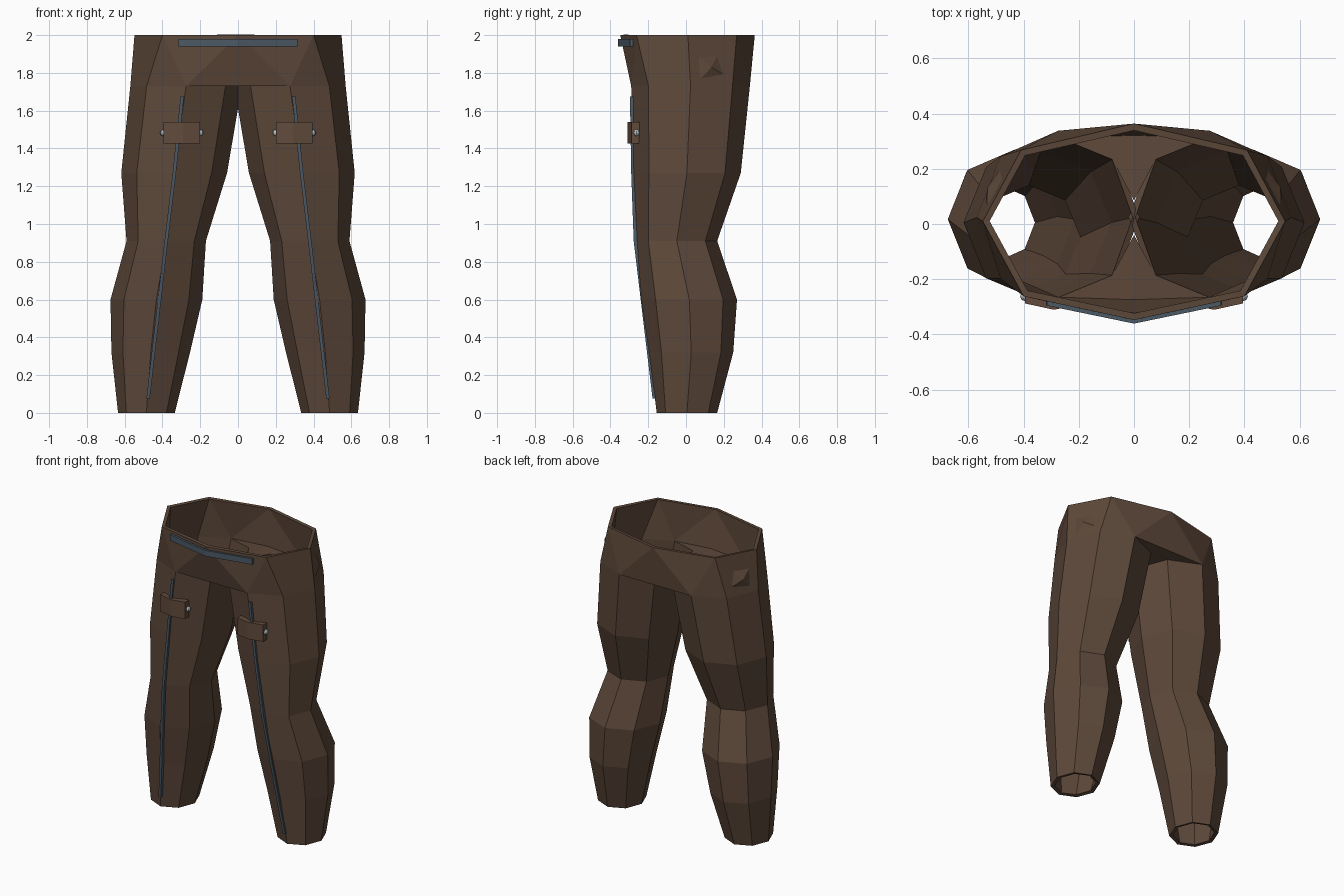
import bpy, bmesh, math
from mathutils import Vector

if "Cube" in bpy.data.objects:
    bpy.data.objects.remove(bpy.data.objects["Cube"])


def material(name, rgb):
    m = bpy.data.materials.new(name)
    m.diffuse_color = (*rgb, 1)
    m.use_nodes = True
    m.node_tree.nodes["Principled BSDF"].inputs["Base Color"].default_value = m.diffuse_color
    return m


LEATHER = material("brown_leather", (0.11, 0.065, 0.042))
PATCH = material("patch_leather", (0.12, 0.07, 0.045))
TRIM = material("blue_grey_trim", (0.07, 0.10, 0.13))
METAL = material("stud_metal", (0.45, 0.50, 0.53))


def finish(bm, name, mat, mirror=True):
    me = bpy.data.meshes.new(name)
    bm.to_mesh(me)
    bm.free()
    ob = bpy.data.objects.new(name, me)
    bpy.context.collection.objects.link(ob)
    me.materials.append(mat)
    if mirror:
        mod = ob.modifiers.new("mirror", 'MIRROR')
        mod.merge_threshold = 0.0005
    return ob


def bar(name, path, a, b, mat, mirror=True):
    """Rectangular section (half axes a, b) carried along a path."""
    bm = bmesh.new()
    a, b = Vector(a), Vector(b)
    rings = [[bm.verts.new(Vector(p) + s * a + t * b)
              for s, t in ((-1, -1), (1, -1), (1, 1), (-1, 1))] for p in path]
    for r, q in zip(rings, rings[1:]):
        for i in range(4):
            j = (i + 1) % 4
            bm.faces.new((r[i], r[j], q[j], q[i]))
    bm.faces.new(rings[0])
    bm.faces.new(rings[-1])
    bmesh.ops.recalc_face_normals(bm, faces=bm.faces)
    return finish(bm, name, mat, mirror)


# Trousers: octagonal leg rings (z, x centre, x radius, front y, back y)
bm = bmesh.new()
rings = []
for z, cx, rx, y0, y1 in ((0, .485, .15, -.155, .165), (.32, .462, .208, -.195, .25),
                          (.6, .432, .243, -.235, .27), (.91, .38, .21, -.262, .165),
                          (1.27, .338, .28, -.28, .29), (1.73, .275, .295, -.29, .338)):
    rings.append([bm.verts.new((cx + rx * math.cos(k * math.pi / 4),
                                (y0 + y1) / 2 + (y1 - y0) / 2 * math.sin(k * math.pi / 4), z))
                  for k in range(8)])
for lo, hi in zip(rings, rings[1:]):
    for i in range(8):
        j = (i + 1) % 8
        bm.faces.new((lo[i], lo[j], hi[j], hi[i]))

# Waist half, from the leg's top ring to the waist edge
L = rings[-1]
fc, fo, side, bo, bc = [bm.verts.new((x, y, 2)) for x, y in
                        ((0, -.348), (.40, -.262), (.548, .01), (.41, .268), (0, .364))]
m, c, cb, mb = [bm.verts.new((0, y, 1.73)) for y in (-.29, -.04, .085, .338)]
for f in ((m, L[6], fc), (L[6], fo, fc), (L[6], L[7], fo), (L[7], L[0], side, fo),
          (L[0], L[1], bo, side), (L[1], L[2], bo), (L[2], bc, bo), (L[2], mb, bc),
          (m, c, L[5], L[6]), (L[2], L[3], cb, mb)):
    bm.faces.new(f)
trousers = finish(bm, "trousers", LEATHER)
shell = trousers.modifiers.new("cloth_thickness", 'SOLIDIFY')
shell.thickness = 0.025
shell.offset = -1

# Small fold on each rear hip
bm = bmesh.new()
v = [bm.verts.new(p) for p in ((.53, .06, 1.89), (.475, .165, 1.89), (.54, .07, 1.76),
                               (.485, .20, 1.79), (.53, .135, 1.83))]
for f in ((0, 1, 4), (1, 3, 4), (3, 2, 4), (2, 0, 4), (0, 2, 3, 1)):
    bm.faces.new([v[i] for i in f])
bmesh.ops.recalc_face_normals(bm, faces=bm.faces)
finish(bm, "hip_fold", LEATHER)

# Belt strip, front seams and thigh patches
bar("belt_strip", [(-.315, -.283, 1.96), (0, -.348, 1.96), (.315, -.283, 1.96)],
    (0, .013, 0), (0, 0, .02), TRIM, mirror=False)
bar("front_seam", [(.295, -.285, 1.675), (.337, -.278, 1.27), (.38, -.265, .91),
                   (.476, -.165, .075)], (0, .012, 0), (.009, 0, 0), TRIM)
bar("thigh_patch", [(.2, -.272, 1.483), (.29, -.29, 1.483), (.395, -.267, 1.483)],
    (0, .021, 0), (0, 0, .058), PATCH)

# Studs at both ends of each patch
bm = bmesh.new()
for x in (.2, .395):
    geo = bmesh.ops.create_uvsphere(bm, u_segments=8, v_segments=6, radius=.018)
    bmesh.ops.translate(bm, verts=geo['verts'], vec=(x, -.262, 1.483))
finish(bm, "patch_studs", METAL)
